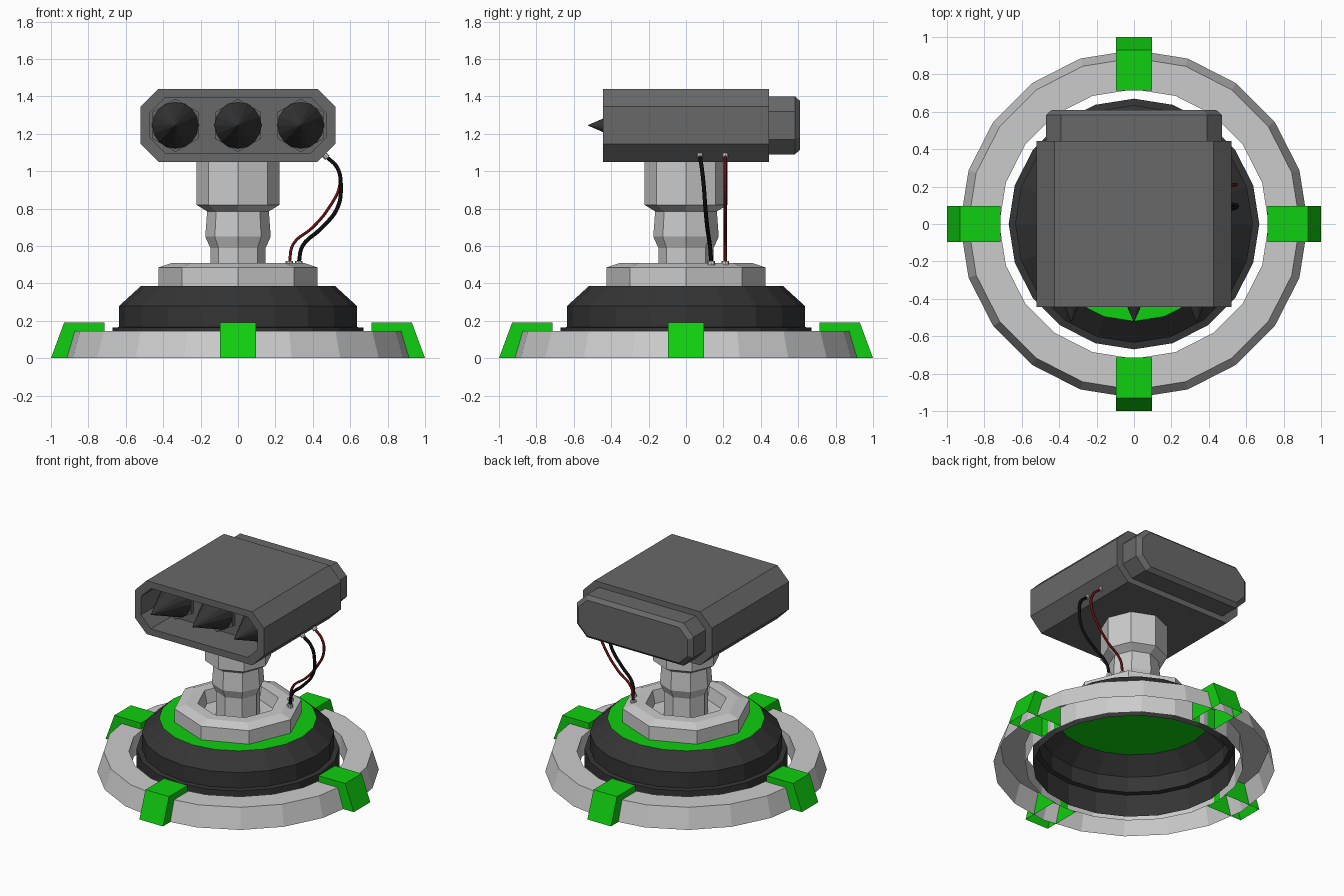
import bpy, bmesh, math
from mathutils import Vector

if "Cube" in bpy.data.objects:
    bpy.data.objects.remove(bpy.data.objects["Cube"])


def material(name, rgb):
    m = bpy.data.materials.new(name)
    m.diffuse_color = (*rgb, 1)
    m.use_nodes = True
    m.node_tree.nodes["Principled BSDF"].inputs["Base Color"].default_value = m.diffuse_color
    return m


GREEN = material("green", (0.005, 0.62, 0.005))
DARK = material("charcoal", (0.035, 0.035, 0.035))
STEEL = material("dark_grey", (0.14, 0.14, 0.14))
BLACK = material("black", (0.004, 0.004, 0.004))
RED = material("dark_red", (0.13, 0.005, 0.008))


def loft(name, rings, mat=None, cap_start=False, cap_end=False):
    """Skin a series of closed rings with quads."""
    bm = bmesh.new()
    loops = [[bm.verts.new(p) for p in r] for r in rings]
    for a, b in zip(loops, loops[1:]):
        n = len(a)
        for i in range(n):
            bm.faces.new((a[i], a[(i + 1) % n], b[(i + 1) % n], b[i]))
    if cap_start:
        bm.faces.new(loops[0])
    if cap_end:
        bm.faces.new(loops[-1])
    bmesh.ops.recalc_face_normals(bm, faces=bm.faces)
    me = bpy.data.meshes.new(name)
    bm.to_mesh(me)
    bm.free()
    ob = bpy.data.objects.new(name, me)
    bpy.context.collection.objects.link(ob)
    if mat:
        me.materials.append(mat)
    return ob


def circle(r, z, n):
    return [(r * math.cos(math.tau * i / n), r * math.sin(math.tau * i / n), z) for i in range(n)]


def lathe(name, profile, n, mat=None, **caps):
    return loft(name, [circle(r, z, n) for r, z in profile], mat, **caps)


def octagon(hw, hh, c, y, zc=1.245):
    """Chamfered rectangle in the xz plane."""
    pts = [(hw, hh - c), (hw - c, hh), (c - hw, hh), (-hw, hh - c),
           (-hw, c - hh), (c - hw, -hh), (hw - c, -hh), (hw, c - hh)]
    return [(x, y, zc + z) for x, z in pts]


def rod(name, start, direction, r1, r2, length, n, mat=None):
    """Straight prism or cone along a direction."""
    q = Vector((0, 0, 1)).rotation_difference(Vector(direction))
    rings = [[q @ Vector(p) + Vector(start) for p in circle(r, z, n)] for r, z in ((r1, 0), (r2, length))]
    return loft(name, rings, mat, cap_start=True, cap_end=True)


# Base ring, open underneath
lathe("base_ring", [(0.93, 0), (0.887, 0.145), (0.72, 0.145), (0.72, 0)], 20)

# Four clips over the ring
for k in range(4):
    w, rings = 0.095, []
    for (a, b), z in (((0.715, 1.0), 0), ((0.715, 0.93), 0.19)):
        rings.append([(a, -w, z), (b, -w, z), (b, w, z), (a, w, z)])
    clip = loft(f"ring_clip_{k + 1}", rings, GREEN, cap_end=True)
    clip.rotation_euler.z = k * math.pi / 2

# Hollow dome with a green deck
lathe("dome", [(0.67, 0), (0.67, 0.163), (0.635, 0.166), (0.635, 0.28), (0.52, 0.385)], 20, DARK)
loft("deck", [circle(0.52, 0.385, 20)], GREEN, cap_end=True)

# Collar with a sunken centre, and the column
lathe("collar", [(0.425, 0.386), (0.425, 0.485), (0.35, 0.51), (0.27, 0.51),
                 (0.25, 0.42), (0.13, 0.42)], 8)
lathe("column", [(0.148, 0.42), (0.148, 0.59), (0.175, 0.65), (0.165, 0.785),
                 (0.222, 0.82), (0.222, 1.06)], 8, cap_end=True)

# Head housing with recessed front
loft("head_housing", [octagon(0.47, 0.147, 0.08, -0.21), octagon(0.47, 0.147, 0.08, -0.445),
                      octagon(0.52, 0.195, 0.095, -0.445), octagon(0.52, 0.195, 0.095, 0.445)],
     STEEL, cap_start=True, cap_end=True)
loft("rear_cap", [octagon(0.47, 0.155, 0.08, 0.44), octagon(0.47, 0.155, 0.08, 0.583),
                  octagon(0.44, 0.13, 0.07, 0.61)], STEEL, cap_start=True, cap_end=True)

# Three spikes on hexagonal mounts
for i, x in enumerate((-0.335, 0, 0.335)):
    mount = loft(f"spike_mount_{i + 1}",
                 [[(x + s, y, 1.245 + c) for c, s, _ in circle(0.142, 0, 6)] for y in (-0.205, -0.24)],
                 STEEL, cap_end=True)
    rod(f"spike_{i + 1}", (x, -0.235, 1.245), (0, -1, 0), 0.126, 0.001, 0.29, 16, DARK)


# Cables and their end sockets
def cable(name, pts, r, mat):
    cu = bpy.data.curves.new(name, "CURVE")
    cu.dimensions = "3D"
    cu.bevel_depth, cu.bevel_resolution, cu.resolution_u = r, 1, 5
    sp = cu.splines.new("BEZIER")
    sp.bezier_points.add(len(pts) - 1)
    for bp, p in zip(sp.bezier_points, pts):
        bp.co = p
        bp.handle_left_type = bp.handle_right_type = "AUTO"
    cu.materials.append(mat)
    bpy.context.collection.objects.link(bpy.data.objects.new(name, cu))
    rod(name + "_lower_socket", (pts[-1][0], pts[-1][1], 0.497), (0, 0, 1), 0.02, 0.02, 0.024, 8)
    x, y, z = pts[0]
    rod(name + "_upper_socket", (x - 0.025, y, z + 0.025), (1, 0, -1), 0.016, 0.016, 0.04, 8)


cable("black_cable", [(0.475, 0.075, 1.075), (0.53, 0.084, 1.02), (0.55, 0.095, 0.92), (0.53, 0.104, 0.8),
                      (0.44, 0.115, 0.69), (0.345, 0.128, 0.6), (0.325, 0.135, 0.51)], 0.011, BLACK)
cable("red_cable", [(0.475, 0.21, 1.075), (0.53, 0.21, 1.02), (0.545, 0.21, 0.93), (0.49, 0.21, 0.81),
                    (0.4, 0.21, 0.7), (0.295, 0.21, 0.61), (0.275, 0.21, 0.51)], 0.009, RED)
